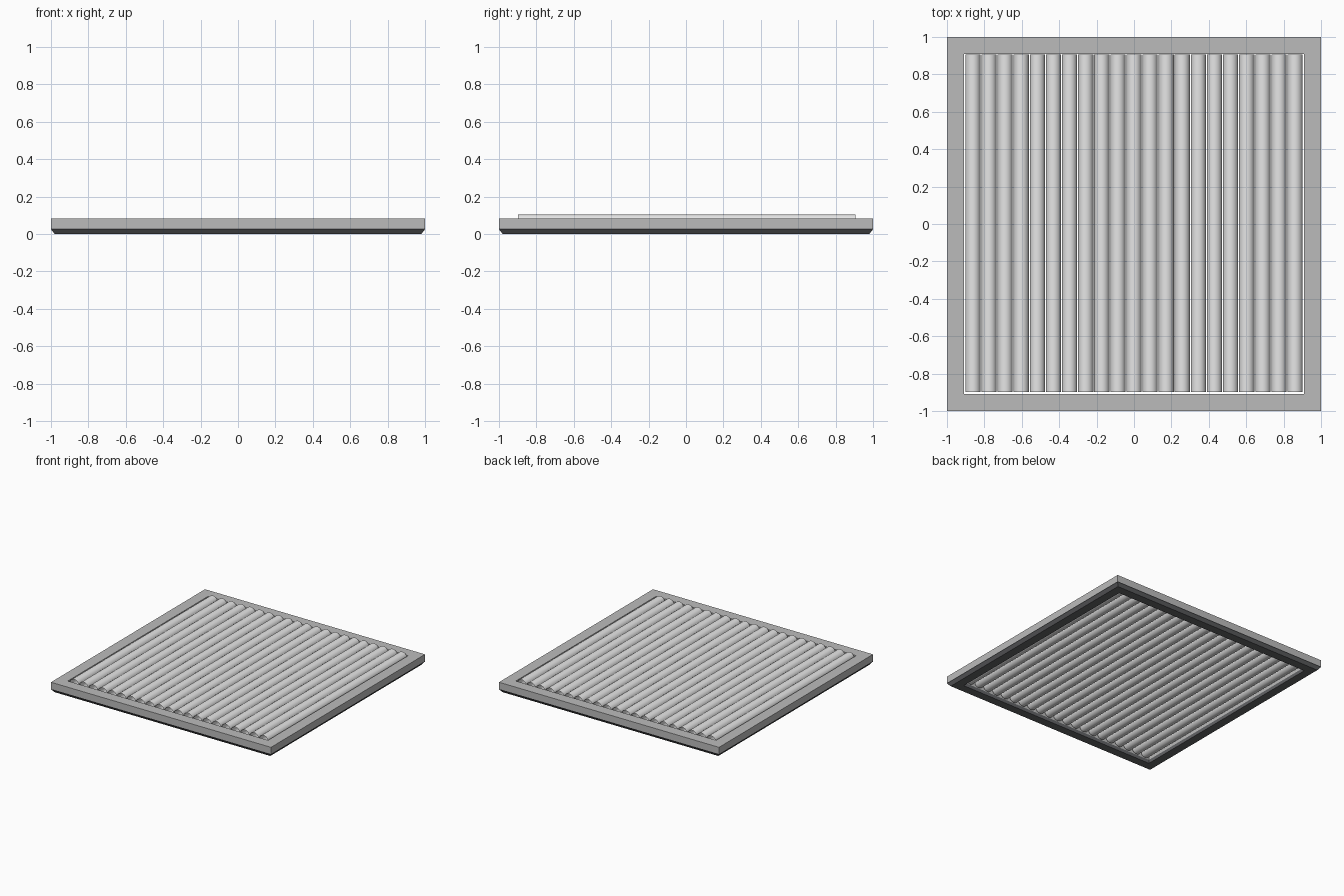
import bpy, bmesh, math

if "Cube" in bpy.data.objects:
    bpy.data.objects.remove(bpy.data.objects["Cube"])


def material(name, rgb):
    m = bpy.data.materials.new(name)
    m.diffuse_color = (*rgb, 1)
    m.use_nodes = True
    m.node_tree.nodes["Principled BSDF"].inputs["Base Color"].default_value = m.diffuse_color
    return m


frame_grey = material("frame_grey", (0.5, 0.5, 0.5))
tube_grey = material("light_tube_grey", (0.79, 0.79, 0.79))
seal_black = material("seal_black", (0.125, 0.128, 0.135))


def finish(bm, name, mat):
    mesh = bpy.data.meshes.new(name)
    bm.to_mesh(mesh)
    bm.free()
    mesh.materials.append(mat)
    ob = bpy.data.objects.new(name, mesh)
    bpy.context.collection.objects.link(ob)
    return ob


def square_ring(name, profile, mat):
    """Sweep a closed (half width, z) profile around a mitred square."""
    bm = bmesh.new()
    corners = [(-1, -1), (1, -1), (1, 1), (-1, 1)]
    loops = [[bm.verts.new((sx * h, sy * h, z)) for sx, sy in corners]
             for h, z in profile]
    for i, a in enumerate(loops):
        b = loops[(i + 1) % len(loops)]
        for k in range(4):
            n = (k + 1) % 4
            bm.faces.new((a[k], a[n], b[n], b[k]))
    bmesh.ops.recalc_face_normals(bm, faces=bm.faces[:])
    return finish(bm, name, mat)


# Outer frame and the tapered dark seal beneath it
square_ring("outer_frame", [(1, .029), (1, .084), (.91, .084), (.91, .029)], frame_grey)
square_ring("bottom_seal", [(.98, 0), (1, .025), (1, .029), (.91, .029), (.91, 0)], seal_black)

# Thin open-ended tubes running front to back
COUNT, PITCH, RADIUS, SEGMENTS = 21, .0861, .0405, 24
for s in range(COUNT):
    cx = (s - (COUNT - 1) / 2) * PITCH
    bm = bmesh.new()
    rows = []
    for i in range(SEGMENTS):
        a = 2 * math.pi * i / SEGMENTS
        x, z = cx + RADIUS * math.cos(a), .065 + RADIUS * math.sin(a)
        rows.append([bm.verts.new((x, y, z)) for y in (-.897, .905)])
    for i, a in enumerate(rows):
        b = rows[(i + 1) % SEGMENTS]
        bm.faces.new((a[0], a[1], b[1], b[0])).smooth = True
    bmesh.ops.recalc_face_normals(bm, faces=bm.faces[:])
    # Keep normals pointing away from the tube axis
    f = bm.faces[:][0]
    f.normal_update()
    if f.normal.x < 0:
        bmesh.ops.reverse_faces(bm, faces=bm.faces[:])
    finish(bm, f"tube_{s + 1:02d}", tube_grey)
